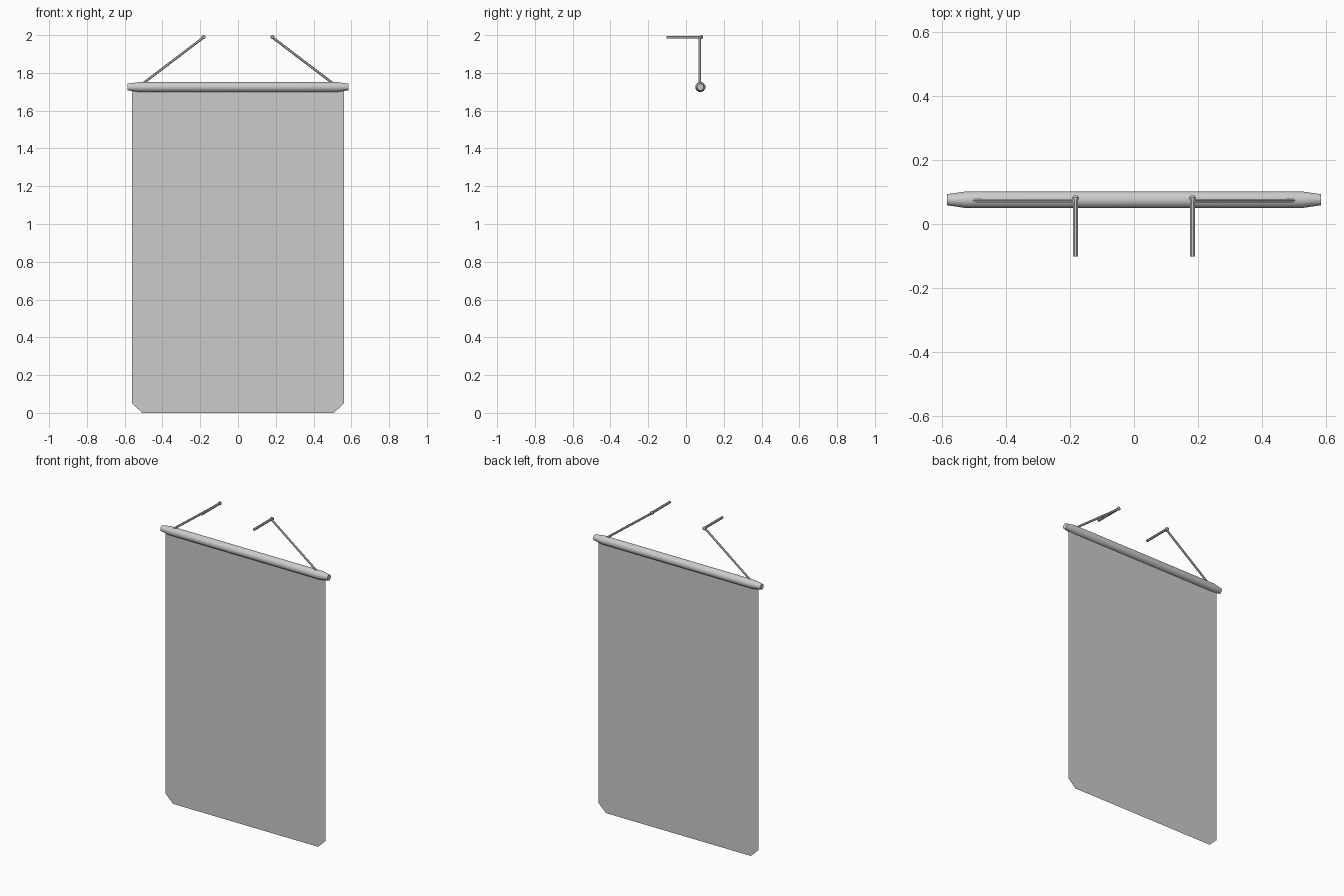
import bpy, bmesh, math
from mathutils import Vector

if "Cube" in bpy.data.objects:
    bpy.data.objects.remove(bpy.data.objects["Cube"])

ROD_Y, ROD_Z = 0.076, 1.725


def make_object(name, bm, smooth=True):
    bmesh.ops.recalc_face_normals(bm, faces=bm.faces)
    mesh = bpy.data.meshes.new(name)
    bm.to_mesh(mesh)
    bm.free()
    obj = bpy.data.objects.new(name, mesh)
    bpy.context.collection.objects.link(obj)
    if smooth:
        bpy.ops.object.select_all(action='DESELECT')
        obj.select_set(True)
        bpy.context.view_layer.objects.active = obj
        bpy.ops.object.shade_smooth_by_angle(angle=math.radians(40))
    return obj


def turned(name, origin, axis, profile, sides):
    """Closed round part: (distance along axis, radius) rings around an axis."""
    rot = Vector(axis).to_track_quat('Z', 'Y')
    bm = bmesh.new()
    rings = []
    for d, r in profile:
        ring = []
        for i in range(sides):
            a = math.tau * (i + 0.5) / sides
            p = Vector((r * math.cos(a), r * math.sin(a), d))
            ring.append(bm.verts.new(Vector(origin) + rot @ p))
        rings.append(ring)
    for lo, hi in zip(rings, rings[1:]):
        for i in range(sides):
            j = (i + 1) % sides
            bm.faces.new((lo[i], lo[j], hi[j], hi[i]))
    bm.faces.new(rings[0][::-1])
    bm.faces.new(rings[-1])
    return make_object(name, bm)


# Hanging rod with tapered ends
turned("rod", (0, ROD_Y, ROD_Z), (1, 0, 0),
       [(-0.585, 0.018), (-0.525, 0.027), (0.525, 0.027), (0.585, 0.018)], 12)

# Cloth: single flat sheet with clipped lower corners
bm = bmesh.new()
outline = [(-0.56, ROD_Z), (-0.56, 0.05), (-0.508, 0), (0.508, 0), (0.56, 0.05), (0.56, ROD_Z)]
bm.faces.new([bm.verts.new((x, ROD_Y, z)) for x, z in outline])
bm.normal_update()
mesh = bpy.data.meshes.new("banner_cloth")
bm.to_mesh(mesh)
bm.free()
bpy.context.collection.objects.link(bpy.data.objects.new("banner_cloth", mesh))

for side, s in (("left", -1), ("right", 1)):
    # Wall peg with a small domed head
    turned(f"peg_{side}", (s * 0.183, -0.102, 1.989), (0, 1, 0),
           [(0, 0.008), (0.178, 0.008), (0.178, 0.0115), (0.185, 0.0115), (0.191, 0.006)], 8)
    # Cord running from peg down to rod
    top = Vector((s * 0.181, 0.073, 1.989))
    low = Vector((s * 0.502, 0.073, 1.745))
    turned(f"cord_{side}", top, low - top, [(0, 0.0065), ((low - top).length, 0.0065)], 6)
